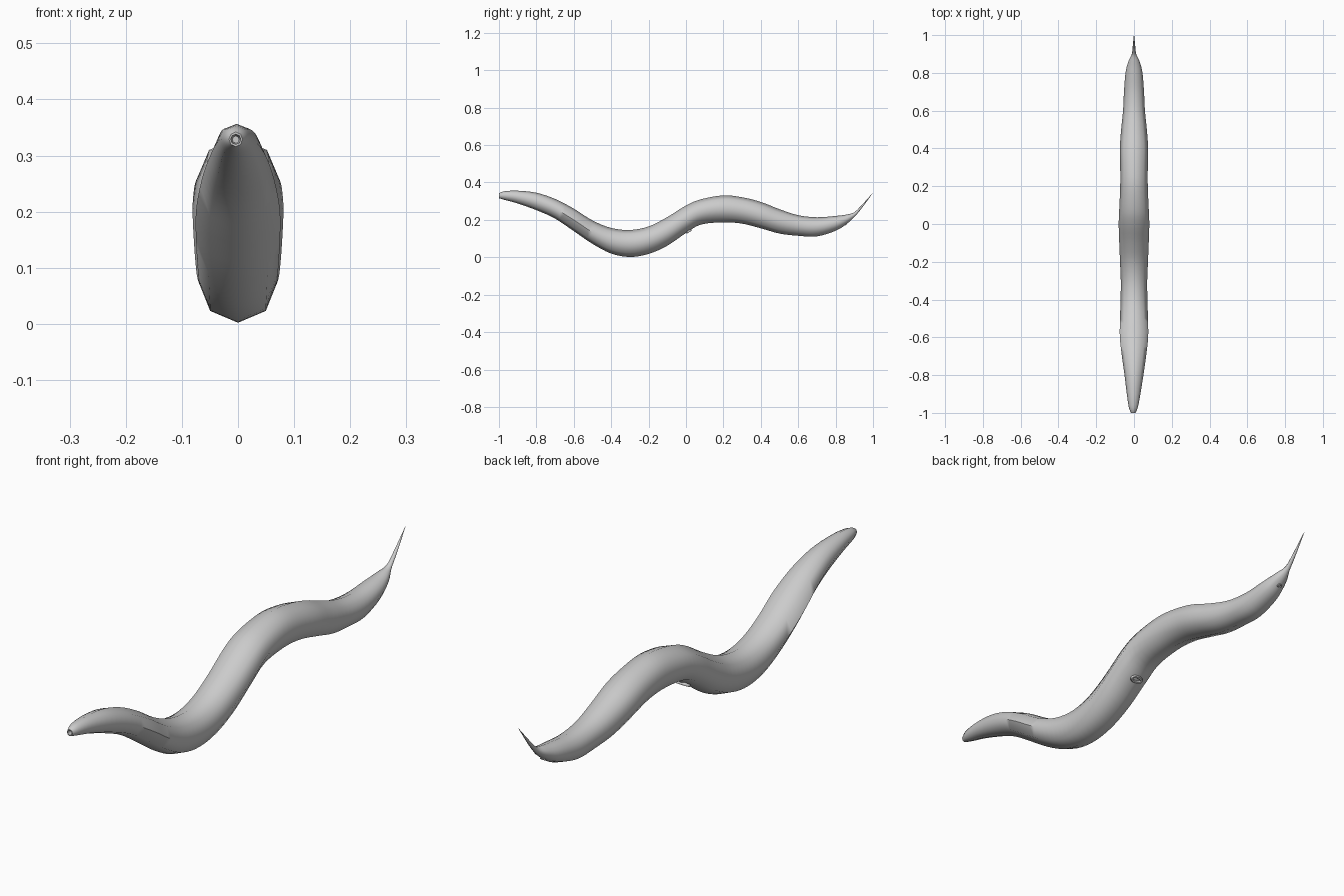
import bpy, bmesh, math
from mathutils import Vector

if "Cube" in bpy.data.objects:
    bpy.data.objects.remove(bpy.data.objects["Cube"])

# Body stations: y, top z, bottom z, half width
STATIONS = [
    (-1.00, .342, .316, .012), (-.97, .353, .307, .024), (-.90, .356, .288, .036),
    (-.80, .345, .252, .050), (-.70, .312, .207, .064), (-.60, .260, .140, .075),
    (-.50, .197, .072, .074), (-.40, .157, .020, .071), (-.30, .146, .002, .070),
    (-.20, .165, .018, .074), (-.10, .215, .062, .078), (0.0, .277, .130, .081),
    (.08, .310, .175, .078), (.20, .331, .187, .073), (.30, .321, .180, .073),
    (.40, .296, .155, .075), (.50, .257, .127, .068), (.60, .225, .115, .058),
    (.70, .214, .112, .053), (.80, .221, .142, .045), (.86, .229, .179, .030),
    (.90, .241, .215, .012), (.94, .280, .263, .007), (1.0, .346, .345, .0008)]
SIDES, STEPS = 8, 4


def spline(p0, p1, p2, p3, t):
    return tuple(.5 * (2*b + (c-a)*t + (2*a-5*b+4*c-d)*t*t + (3*b-a-3*c+d)*t**3)
                 for a, b, c, d in zip(p0, p1, p2, p3))


def make_object(name, bm):
    bmesh.ops.recalc_face_normals(bm, faces=bm.faces)
    mesh = bpy.data.meshes.new(name)
    bm.to_mesh(mesh)
    bm.free()
    ob = bpy.data.objects.new(name, mesh)
    bpy.context.collection.objects.link(ob)
    for o in bpy.context.selected_objects:
        o.select_set(False)
    ob.select_set(True)
    bpy.context.view_layer.objects.active = ob
    bpy.ops.object.shade_smooth_by_angle(angle=math.radians(60))
    return ob


def ring(bm, y, top, bottom, w, x=0):
    return [bm.verts.new((x + w*math.sin(a), y, (top+bottom)/2 - (top-bottom)/2*math.cos(a)))
            for a in (2*math.pi*k/SIDES for k in range(SIDES))]


def bridge(bm, a, b):
    for k in range(SIDES):
        j = (k+1) % SIDES
        bm.faces.new((a[k], a[j], b[j], b[k]))


# Wavy tapering body, with a short mouth recess at the front
bm = bmesh.new()
pts = [STATIONS[0]] + STATIONS + [STATIONS[-1]]
samples = [spline(*pts[i:i+4], s/STEPS) for i in range(len(pts)-3) for s in range(STEPS)]
samples.append(STATIONS[-1])
mouth = [ring(bm, -.96, .335, .322, .006, -.004), ring(bm, -1.0, .338, .320, .009, -.004)]
body = mouth + [ring(bm, *s, x=-.004*max(0, -s[0]*5-4)) for s in samples]
for a, b in zip(body, body[1:]):
    bridge(bm, a, b)
bm.faces.new(body[0])
bm.faces.new(body[-1])
make_object("worm_body", bm)


# Raised lips around the two small openings on the underside
def lips(name, centre, tilt, rx, ry, thick):
    bm = bmesh.new()
    n, m = 16, 6
    rings = []
    for i in range(n):
        a = 2*math.pi*i/n
        rings.append([bm.verts.new((math.cos(a)*(rx + thick*math.cos(b)),
                                    math.sin(a)*(ry + thick*math.cos(b)),
                                    thick*math.sin(b)))
                      for b in (2*math.pi*k/m for k in range(m))])
    for i in range(n):
        r, s = rings[i], rings[(i+1) % n]
        for k in range(m):
            j = (k+1) % m
            bm.faces.new((r[k], s[k], s[j], r[j]))
    ob = make_object(name, bm)
    ob.location = Vector(centre)
    ob.rotation_euler.x = tilt


lips("belly_opening", (0, .015, .139), math.atan(.6), .022, .011, .006)
lips("tail_opening", (0, .855, .176), math.atan(.75), .008, .005, .003)
